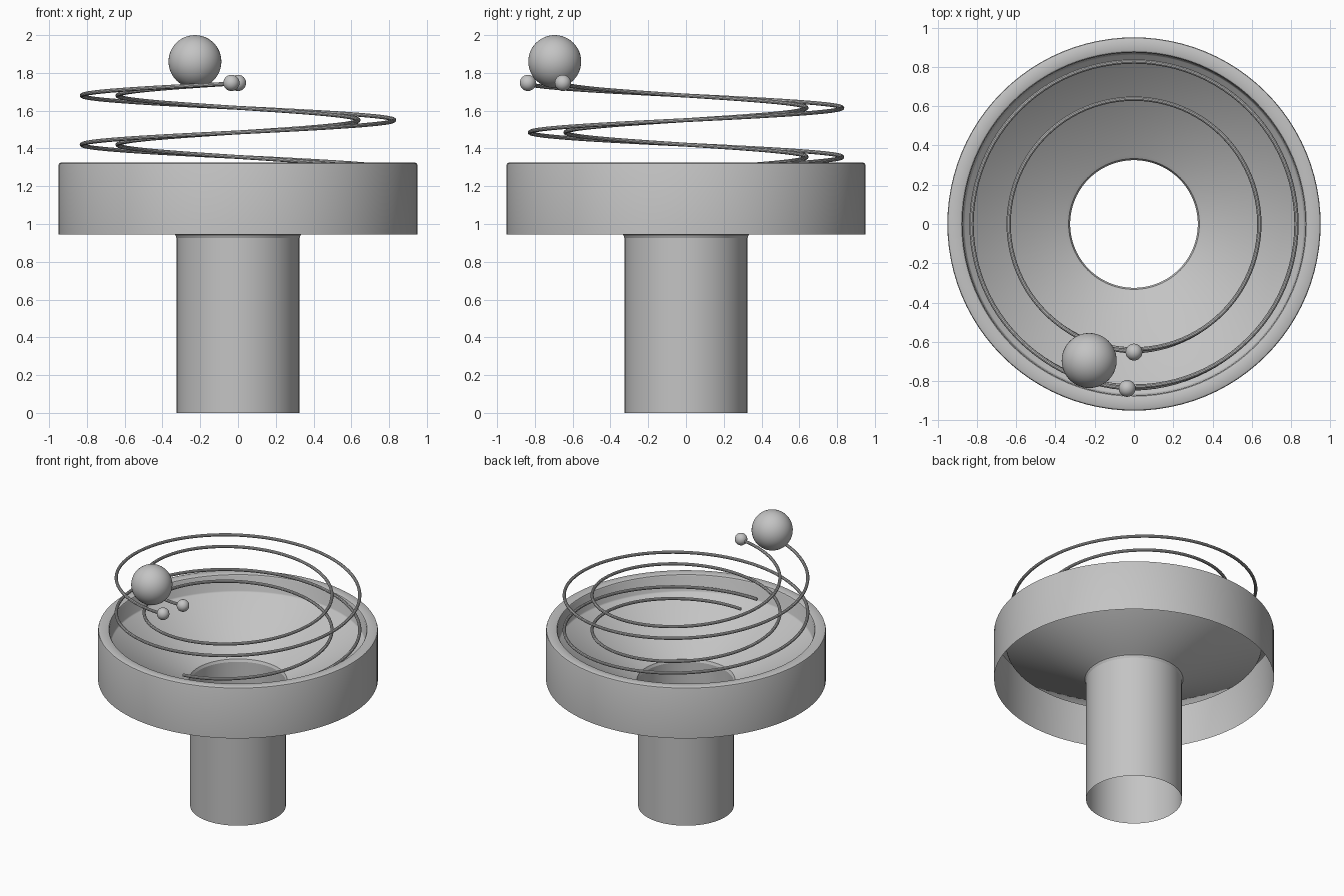
import bpy, bmesh, math

if "Cube" in bpy.data.objects:
    bpy.data.objects.remove(bpy.data.objects["Cube"])

grey = bpy.data.materials.new("plain_grey")
grey.diffuse_color = (0.55, 0.55, 0.55, 1)
grey.use_nodes = True
grey.node_tree.nodes["Principled BSDF"].inputs["Base Color"].default_value = grey.diffuse_color


def lathe(name, profile, sides=96):
    """Spin an open (radius, height) profile around z as a thin surface."""
    bm = bmesh.new()
    rings = []
    for r, z in profile:
        rings.append([bm.verts.new((r * math.cos(2 * math.pi * i / sides),
                                    r * math.sin(2 * math.pi * i / sides), z))
                      for i in range(sides)])
    for a, b in zip(rings, rings[1:]):
        for i in range(sides):
            j = (i + 1) % sides
            bm.faces.new((a[i], a[j], b[j], b[i]))
    me = bpy.data.meshes.new(name)
    bm.to_mesh(me)
    bm.free()
    ob = bpy.data.objects.new(name, me)
    bpy.context.collection.objects.link(ob)
    finish(ob)
    return ob


def finish(ob):
    ob.data.materials.append(grey)
    bpy.ops.object.select_all(action='DESELECT')
    ob.select_set(True)
    bpy.context.view_layer.objects.active = ob
    bpy.ops.object.shade_smooth_by_angle(angle=math.radians(35))


def ball(name, loc, radius, seg=32):
    bpy.ops.mesh.primitive_uv_sphere_add(segments=seg, ring_count=seg // 2,
                                         radius=radius, location=loc)
    ob = bpy.context.object
    ob.name = name
    finish(ob)


def rail(name, radius, top=1.745, drop=0.52, turns=2, steps=192, wire=0.011, sides=10):
    """Round wire swept down a helix, clockwise from the front, with capped ends."""
    bm = bmesh.new()
    rings = []
    for k in range(steps + 1):
        t = k / steps
        # ends ease very slightly outward
        r = radius + 0.01 * max(0, 1 - min(t, 1 - t) * 20)
        a = -math.pi / 2 - 2 * math.pi * turns * t
        z = top - drop * t
        ring = []
        for s in range(sides):
            p = 2 * math.pi * s / sides
            rr = r + wire * math.cos(p)
            ring.append(bm.verts.new((rr * math.cos(a), rr * math.sin(a),
                                      z + wire * math.sin(p))))
        rings.append(ring)
    for a, b in zip(rings, rings[1:]):
        for i in range(sides):
            j = (i + 1) % sides
            bm.faces.new((a[i], a[j], b[j], b[i]))
    bm.faces.new(rings[0])
    bm.faces.new(rings[-1][::-1])
    bmesh.ops.recalc_face_normals(bm, faces=bm.faces)
    me = bpy.data.meshes.new(name)
    bm.to_mesh(me)
    bm.free()
    ob = bpy.data.objects.new(name, me)
    bpy.context.collection.objects.link(ob)
    finish(ob)


# Bowl: outer wall, rounded rim, inner lip and sloping funnel floor
lathe("funnel_bowl", [(0.95, 0.945), (0.95, 1.313), (0.947, 1.321), (0.939, 1.325),
                      (0.886, 1.325), (0.877, 1.321), (0.872, 1.312),
                      (0.868, 1.205), (0.862, 1.195), (0.35, 0.953),
                      (0.333, 0.943), (0.325, 0.925)])

# Open stem tube
lathe("stem_tube", [(0.325, 0.925), (0.325, 0.0)])

# Two spiral rails with end knobs
rail("outer_rail", 0.827)
rail("inner_rail", 0.638)
ball("outer_rail_knob", (-0.035, -0.837, 1.747), 0.043, 24)
ball("inner_rail_knob", (0.0, -0.652, 1.747), 0.043, 24)

# Marble resting on the rails
ball("marble", (-0.228, -0.695, 1.86), 0.14, 48)
